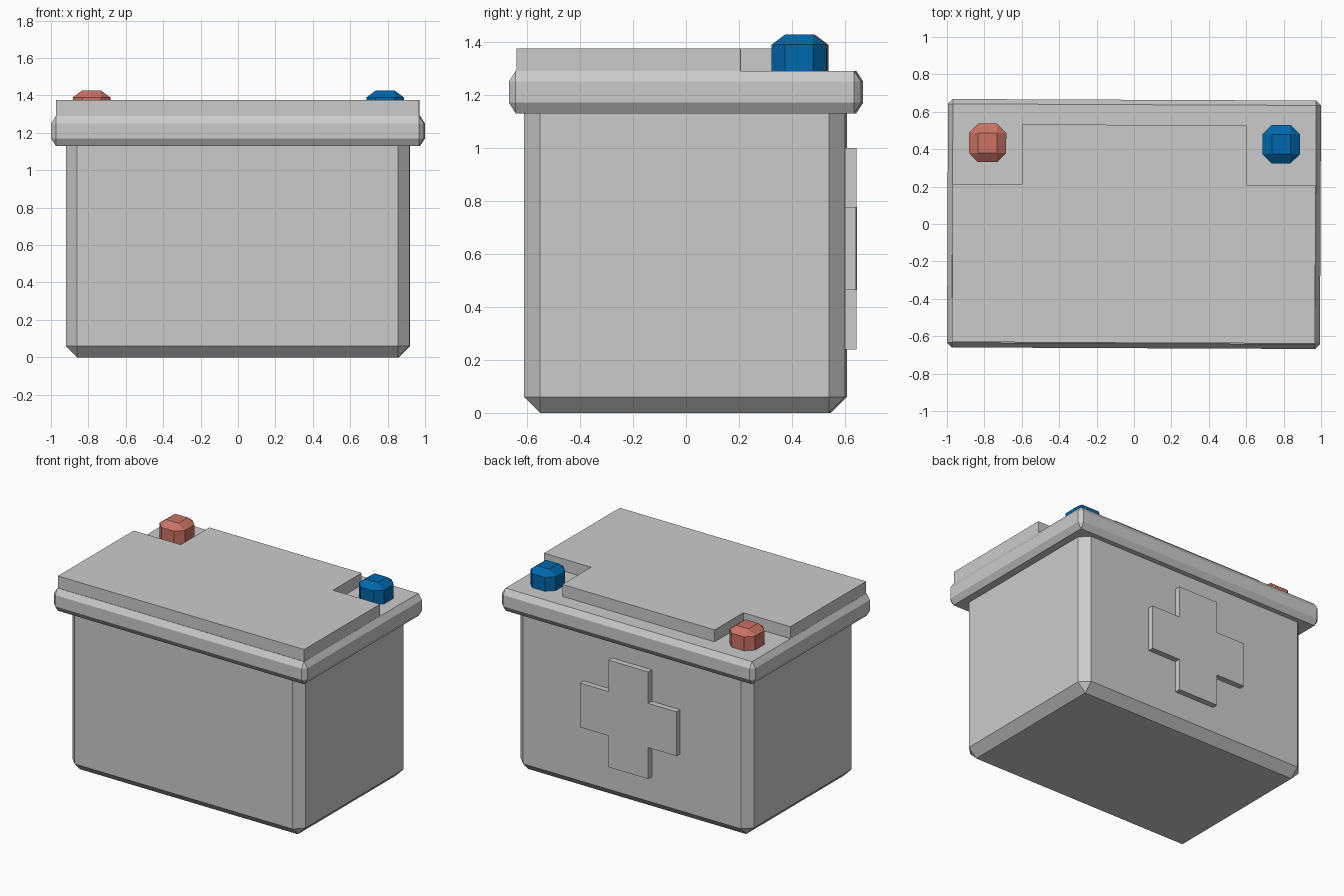
import bpy, bmesh
from math import radians
from mathutils import Matrix

if "Cube" in bpy.data.objects:
    bpy.data.objects.remove(bpy.data.objects["Cube"])

TURN = Matrix.Rotation(radians(-0.25), 4, 'Z')  # the whole model sits very slightly turned


def finish(name, bm, color=None):
    bmesh.ops.remove_doubles(bm, verts=bm.verts, dist=1e-5)
    bmesh.ops.recalc_face_normals(bm, faces=bm.faces)
    mesh = bpy.data.meshes.new(name)
    bm.transform(TURN)
    bm.to_mesh(mesh)
    bm.free()
    obj = bpy.data.objects.new(name, mesh)
    bpy.context.collection.objects.link(obj)
    if color:
        mat = bpy.data.materials.new(name + "_paint")
        mat.diffuse_color = color
        mat.use_nodes = True
        mat.node_tree.nodes["Principled BSDF"].inputs["Base Color"].default_value = mat.diffuse_color
        mesh.materials.append(mat)
    return obj


def chamfer_box(name, center, half, z0, z1, c, bottom=0, top=0, color=None):
    """Box with vertical corners cut by c, plus optional bottom/top chamfer heights."""
    levels = [(z0 + bottom, 0), (z1 - top, 0)]
    if bottom:
        levels.insert(0, (z0, c))
    if top:
        levels.append((z1, c))
    bm = bmesh.new()
    rings = []
    for z, inset in levels:
        hx, hy, k = half[0] - inset, half[1] - inset, c - inset
        pts = [(hx, -hy + k), (hx, hy - k), (hx - k, hy), (-hx + k, hy),
               (-hx, hy - k), (-hx, -hy + k), (-hx + k, -hy), (hx - k, -hy)]
        rings.append([bm.verts.new((center[0] + x, center[1] + y, z)) for x, y in pts])
    for a, b in zip(rings, rings[1:]):
        for i in range(8):
            j = (i + 1) % 8
            bm.faces.new((a[i], a[j], b[j], b[i]))
    bm.faces.new(rings[0])
    bm.faces.new(rings[-1])
    return finish(name, bm, color)


def plate(name, outline, offset):
    """Flat outline extruded along the offset vector."""
    bm = bmesh.new()
    face = bm.faces.new([bm.verts.new(p) for p in outline])
    new = bmesh.ops.extrude_face_region(bm, geom=[face], use_keep_orig=True)
    verts = [g for g in new["geom"] if isinstance(g, bmesh.types.BMVert)]
    bmesh.ops.translate(bm, verts=verts, vec=offset)
    return finish(name, bm)


# Case and rim
chamfer_box("case", (0, -0.002), (0.918, 0.605), 0, 1.15, 0.06, bottom=0.06)
chamfer_box("lid_rim", (0, 0), (0.997, 0.664), 1.13, 1.29, 0.026, 0.04, 0.04)

# Raised cover with a notch at each rear corner
right = [(0.97, -0.635), (0.97, 0.21), (0.6, 0.21), (0.6, 0.53)]
outline = right + [(-x, y) for x, y in reversed(right)]
plate("top_cover", [(x, y, 1.285) for x, y in outline], (0, 0, 0.09))

# Terminals
for name, x, color in (("red_terminal", -0.785, (0.6, 0.17, 0.13, 1)),
                       ("blue_terminal", 0.785, (0.0, 0.14, 0.42, 1))):
    chamfer_box(name, (x, 0.43), (0.1, 0.103), 1.28, 1.427, 0.05, top=0.038, color=color)

# Plus sign on the back
a, b = 0.157, 0.38
quarter = [(b, a), (a, a), (a, b)]
half = quarter + [(-x, z) for x, z in reversed(quarter)]
cross = half + [(-x, -z) for x, z in half]
plate("back_plus", [(x, 0.59, 0.62 + z) for x, z in cross], (0, 0.053, 0))
